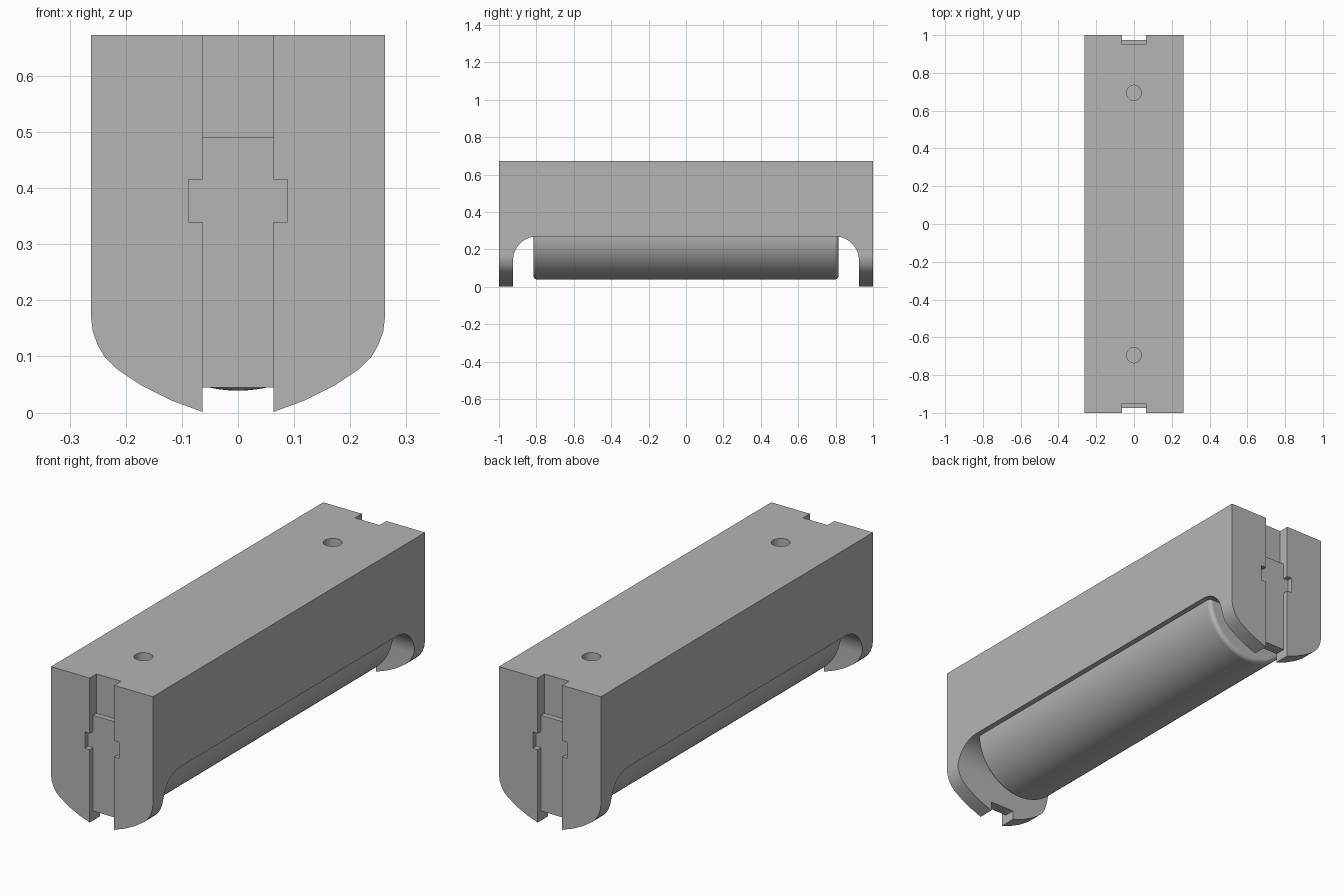
import bpy, bmesh, math
from mathutils import Matrix

cube = bpy.data.objects.get("Cube")
if cube:
    bpy.data.objects.remove(cube, do_unlink=True)

grey = bpy.data.materials.new("plain_grey")
grey.use_nodes = True
COLOUR = (0.46, 0.46, 0.46, 1)
grey.diffuse_color = COLOUR
grey.node_tree.nodes["Principled BSDF"].inputs["Base Color"].default_value = COLOUR


def add_object(name, bm):
    bmesh.ops.recalc_face_normals(bm, faces=bm.faces)
    mesh = bpy.data.meshes.new(name)
    bm.to_mesh(mesh)
    bm.free()
    mesh.materials.append(grey)
    obj = bpy.data.objects.new(name, mesh)
    bpy.context.collection.objects.link(obj)
    return obj


def extrude(name, points, vector):
    """Solid prism from a closed outline of 3D points."""
    bm = bmesh.new()
    face = bm.faces.new([bm.verts.new(p) for p in points])
    result = bmesh.ops.extrude_face_region(bm, geom=[face], use_keep_orig=True)
    verts = [v for v in result["geom"] if isinstance(v, bmesh.types.BMVert)]
    bmesh.ops.translate(bm, vec=vector, verts=verts)
    return add_object(name, bm)


def box(name, x, y0, y1, z0, z1):
    outline = [(-x, y0, z0), (x, y0, z0), (x, y0, z1), (-x, y0, z1)]
    return extrude(name, outline, (0, y1 - y0, 0))


def cylinder(name, radius, depth, centre, along_y=False, segments=64):
    bm = bmesh.new()
    turn = Matrix.Rotation(math.pi / 2 if along_y else 0, 4, "X")
    bmesh.ops.create_cone(bm, cap_ends=True, segments=segments, radius1=radius,
                          radius2=radius, depth=depth,
                          matrix=Matrix.Translation(centre) @ turn)
    return add_object(name, bm)


def cut(target, cutter):
    mod = target.modifiers.new("cut", "BOOLEAN")
    mod.operation, mod.solver, mod.object = "DIFFERENCE", "EXACT", cutter
    cutter.hide_render = True
    bpy.context.view_layer.update()
    graph = bpy.context.evaluated_depsgraph_get()
    mesh = bpy.data.meshes.new_from_object(target.evaluated_get(graph))
    target.modifiers.clear()
    target.data = mesh
    bpy.data.objects.remove(cutter, do_unlink=True)


def smooth(obj):
    bpy.ops.object.select_all(action="DESELECT")
    obj.select_set(True)
    bpy.context.view_layer.objects.active = obj
    bpy.ops.object.shade_smooth_by_angle(angle=math.radians(30))
    mod = obj.modifiers.new("weighted_normals", "WEIGHTED_NORMAL")
    mod.keep_sharp = True


# Housing: square top, rounded lower corners and a shallow curved bottom
W, TOP = 0.262, 0.673
half = [(W, TOP), (W, 0.17), (0.259, 0.145), (0.25, 0.12), (0.237, 0.098),
        (0.215, 0.077), (0.17, 0.047), (0.12, 0.022), (0.063, 0.001)]
section = half + [(-x, z) for x, z in reversed(half)]
housing = extrude("housing", [(x, -1, z) for x, z in section], (0, 2, 0))

# Underside opening with rounded upper corners, leaving an end leg each side
END, CEIL, R = 0.925, 0.27, 0.13
arc = [math.radians(90 * i / 16) for i in range(17)]
corner = [(END - R + R * math.cos(a), CEIL - R + R * math.sin(a)) for a in arc]
side = [(END, -0.1)] + corner
opening = side + [(-y, z) for y, z in reversed(side)]
cut(housing, extrude("opening_cutter", [(-0.4, y, z) for y, z in opening], (0.8, 0, 0)))

SLOT, EAR = 0.063, 0.088
for s, label in ((-1, "front"), (1, "back")):
    # Vertical slot with ears, open through the leg at the bottom
    cut(housing, box("slot_cutter", SLOT, s * 0.95, s * 1.1, 0.02, 0.8))
    cut(housing, box("ear_cutter", EAR, s * 0.95, s * 1.1, 0.34, 0.415))
    cut(housing, box("notch_cutter", SLOT, s * 0.9, s * 1.1, -0.1, 0.045))
    # Cross shaped plate seated in the slot
    right = [(SLOT, 0.045), (SLOT, 0.34), (EAR, 0.34), (EAR, 0.415),
             (SLOT, 0.415), (SLOT, 0.49)]
    cross = right + [(-x, z) for x, z in reversed(right)]
    extrude(label + "_slot_plate", [(x, s * 0.975, z) for x, z in cross],
            (0, -s * 0.03, 0))
    # Screw hole in the top
    cut(housing, cylinder("hole_cutter", 0.04, 0.4, (0, s * 0.695, TOP), segments=48))
smooth(housing)

# Roller with softened ends
roller = cylinder("roller", 0.237, 1.63, (0, 0, 0.276), along_y=True, segments=96)
bm = bmesh.new()
bm.from_mesh(roller.data)
rims = [e for e in bm.edges if abs(e.verts[0].co.y - e.verts[1].co.y) < 0.01]
bmesh.ops.bevel(bm, geom=rims, offset=0.02, segments=5, profile=0.5, affect="EDGES")
bm.to_mesh(roller.data)
bm.free()
smooth(roller)
